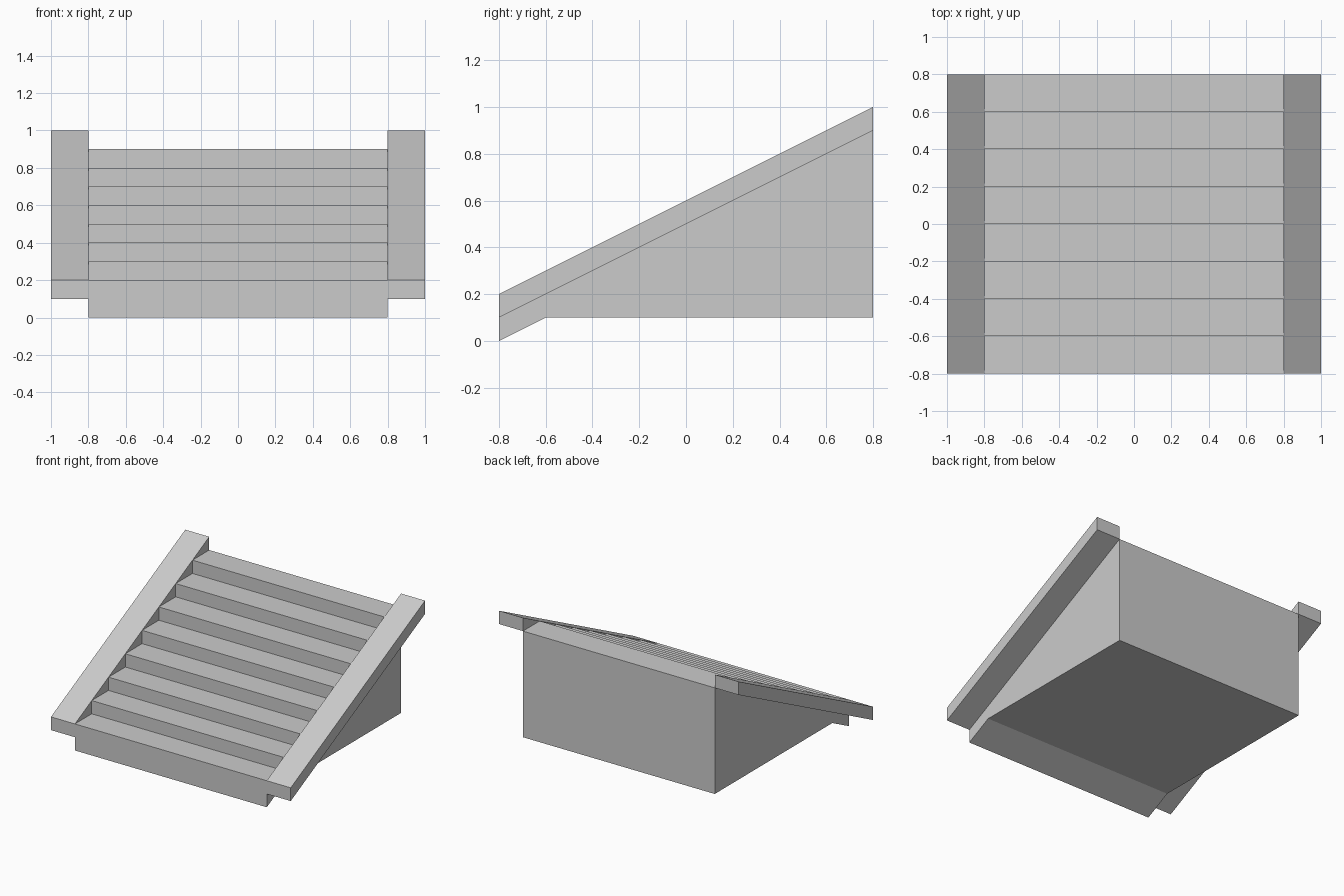
import bpy
import bmesh

if "Cube" in bpy.data.objects:
    bpy.data.objects.remove(bpy.data.objects["Cube"])


def extrude_profile(name, points, x0, x1):
    """Solid made by sweeping a (y, z) profile from x0 to x1."""
    bm = bmesh.new()
    face = bm.faces.new([bm.verts.new((x0, y, z)) for y, z in points])
    swept = bmesh.ops.extrude_face_region(bm, geom=[face])["geom"]
    verts = [v for v in swept if isinstance(v, bmesh.types.BMVert)]
    bmesh.ops.translate(bm, verts=verts, vec=(x1 - x0, 0, 0))
    bmesh.ops.recalc_face_normals(bm, faces=bm.faces)
    mesh = bpy.data.meshes.new(name)
    bm.to_mesh(mesh)
    bm.free()
    obj = bpy.data.objects.new(name, mesh)
    bpy.context.collection.objects.link(obj)
    return obj


STEPS, RUN, RISE = 8, 0.2, 0.1
FRONT, BACK = -0.8, 0.8

# Stair block: sloped toe, flat underside, stepped top
profile = [(FRONT, 0.0), (FRONT + RUN, 0.1), (BACK, 0.1)]
for i in reversed(range(STEPS)):
    y, z = FRONT + i * RUN, 0.2 + i * RISE
    profile += [(y + RUN, z), (y, z)]
extrude_profile("stair_block", profile, -0.8, 0.8)

# Sloping side rails flanking the steps
rail = [(FRONT, 0.1), (BACK, 0.9), (BACK, 1.0), (FRONT, 0.2)]
for side, x0 in (("left", -1.0), ("right", 0.8)):
    extrude_profile(side + "_rail", rail, x0, x0 + 0.2)
